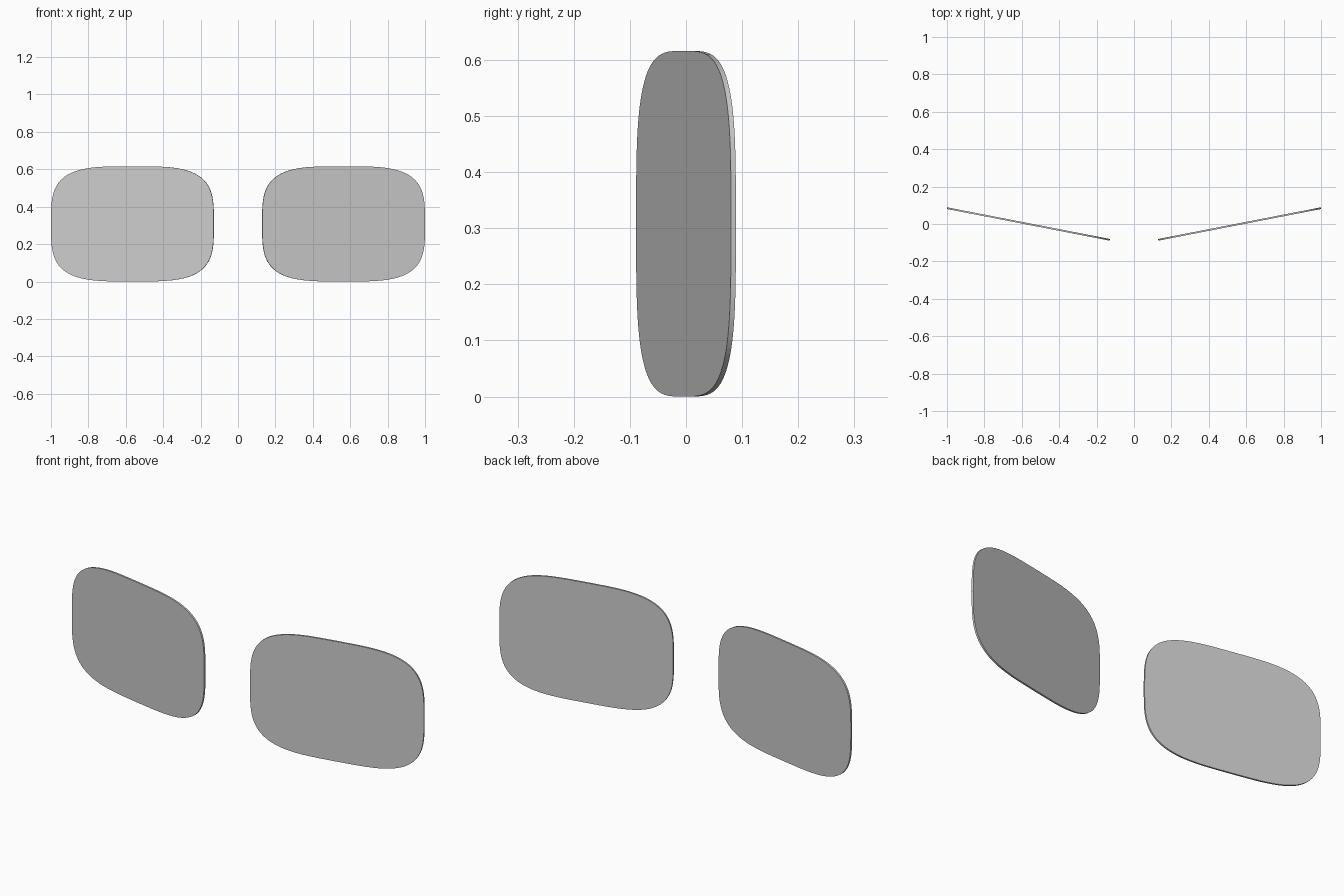
import bpy, bmesh, math
from mathutils import Matrix

if "Cube" in bpy.data.objects:
    bpy.data.objects.remove(bpy.data.objects["Cube"])

HALF_W, HALF_H, THICK = 0.443, 0.308, 0.009
POWER, SIDES, TILT = 3.6, 96, math.radians(11)


def soft_power(v):
    return math.copysign(abs(v) ** (2 / POWER), v)


def make_lens(name, side):
    # Rounded-rectangle outline, extruded to a thin plate
    bm = bmesh.new()
    ring = []
    for i in range(SIDES):
        a = 2 * math.pi * i / SIDES
        ring.append(bm.verts.new((HALF_W * soft_power(math.cos(a)), -THICK / 2,
                                  HALF_H * soft_power(math.sin(a)))))
    face = bm.faces.new(ring)
    ext = bmesh.ops.extrude_face_region(bm, geom=[face], use_keep_orig=True)
    top = [g for g in ext["geom"] if isinstance(g, bmesh.types.BMVert)]
    bmesh.ops.translate(bm, verts=top, vec=(0, THICK, 0))
    # Sweep the outer edge back and place beside the centre
    bm.transform(Matrix.Translation((side * 0.5643, 0, HALF_H))
                 @ Matrix.Rotation(side * TILT, 4, 'Z'))
    bmesh.ops.recalc_face_normals(bm, faces=bm.faces)
    mesh = bpy.data.meshes.new(name)
    bm.to_mesh(mesh)
    bm.free()
    obj = bpy.data.objects.new(name, mesh)
    bpy.context.collection.objects.link(obj)
    # Smooth rim, crisp edges to the flat faces
    bpy.ops.object.select_all(action='DESELECT')
    obj.select_set(True)
    bpy.context.view_layer.objects.active = obj
    bpy.ops.object.shade_smooth_by_angle(angle=math.radians(30))


make_lens("left_lens", -1)
make_lens("right_lens", 1)
